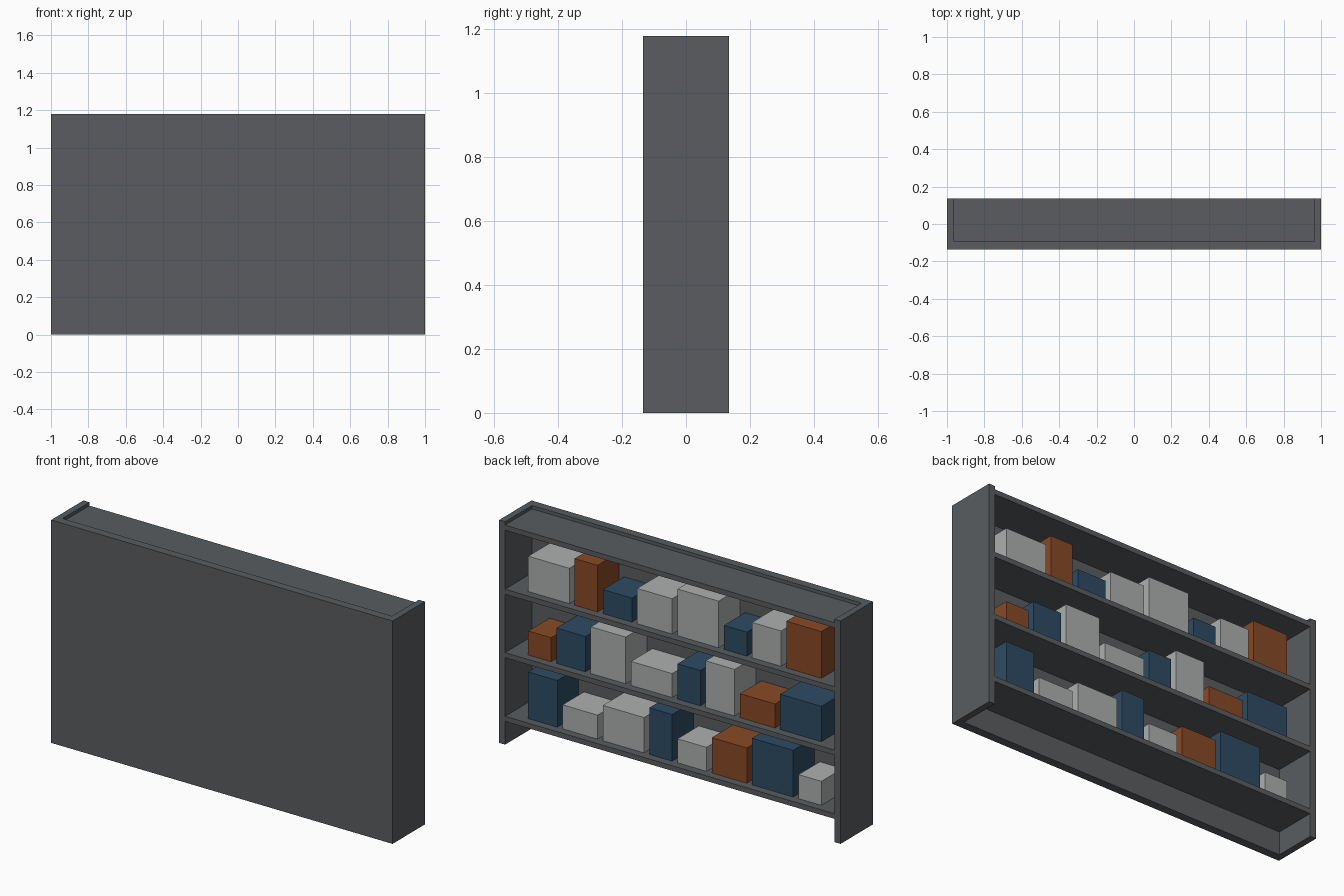
import bpy

if "Cube" in bpy.data.objects:
    bpy.data.objects.remove(bpy.data.objects["Cube"])


def material(name, rgb):
    m = bpy.data.materials.new(name)
    m.diffuse_color = (*rgb, 1)
    m.use_nodes = True
    m.node_tree.nodes["Principled BSDF"].inputs["Base Color"].default_value = m.diffuse_color
    return m


grey = material("dark_grey", (0.10, 0.108, 0.117))
box_mats = {
    "W": material("light_grey", (0.42, 0.435, 0.435)),
    "O": material("rust_orange", (0.25, 0.068, 0.02)),
    "B": material("steel_blue", (0.027, 0.07, 0.13)),
}


def block(name, x0, x1, y0, y1, z0, z1, mat):
    """Axis-aligned box between two corners."""
    v = [(x, y, z) for z in (z0, z1) for x, y in ((x0, y0), (x1, y0), (x1, y1), (x0, y1))]
    f = [(3, 2, 1, 0), (4, 5, 6, 7)]
    f += [(i, (i + 1) % 4, (i + 1) % 4 + 4, i + 4) for i in range(4)]
    me = bpy.data.meshes.new(name)
    me.from_pydata(v, [], f)
    me.materials.append(mat)
    ob = bpy.data.objects.new(name, me)
    bpy.context.collection.objects.link(ob)


D, H = 0.135, 1.18        # half depth, height
IN_X, IN_Y = 0.965, -0.09  # inner faces of the sides and the front panel

# closed front panel and two sides
block("front_panel", -1, 1, -D, IN_Y, 0, H, grey)
block("side_left", -1, -IN_X, IN_Y, D, 0, H, grey)
block("side_right", IN_X, 1, IN_Y, D, 0, H, grey)

# three shelves and a slightly sunken top board
shelf_tops = [0.15, 0.487, 0.823]
for i, z in enumerate(shelf_tops):
    block(f"shelf_{i + 1}", -IN_X, IN_X, IN_Y, D, z - 0.027, z, grey)
block("top_board", -IN_X, IN_X, IN_Y, D, 1.135, 1.162, grey)

# stored boxes, laid from +x to -x with cycling widths and heights
widths = [0.134, 0.17, 0.205, 0.241]
heights = [0.127, 0.187, 0.247]
rows = [  # colours, first width, first height (bottom row first)
    ("BWWBWOBW", 1, 2),
    ("OBWWBWOB", 0, 0),
    ("WOBWWBWO", 3, 1),
]
for r, (colours, w0, h0) in enumerate(rows):
    x, z = 0.859, shelf_tops[r]
    for i, c in enumerate(colours):
        w = widths[(w0 + i) % 4]
        block(f"box_{r + 1}_{i + 1}", x - w, x, -0.085, 0.093, z, z + heights[(h0 + i) % 3], box_mats[c])
        x -= w + 0.031
